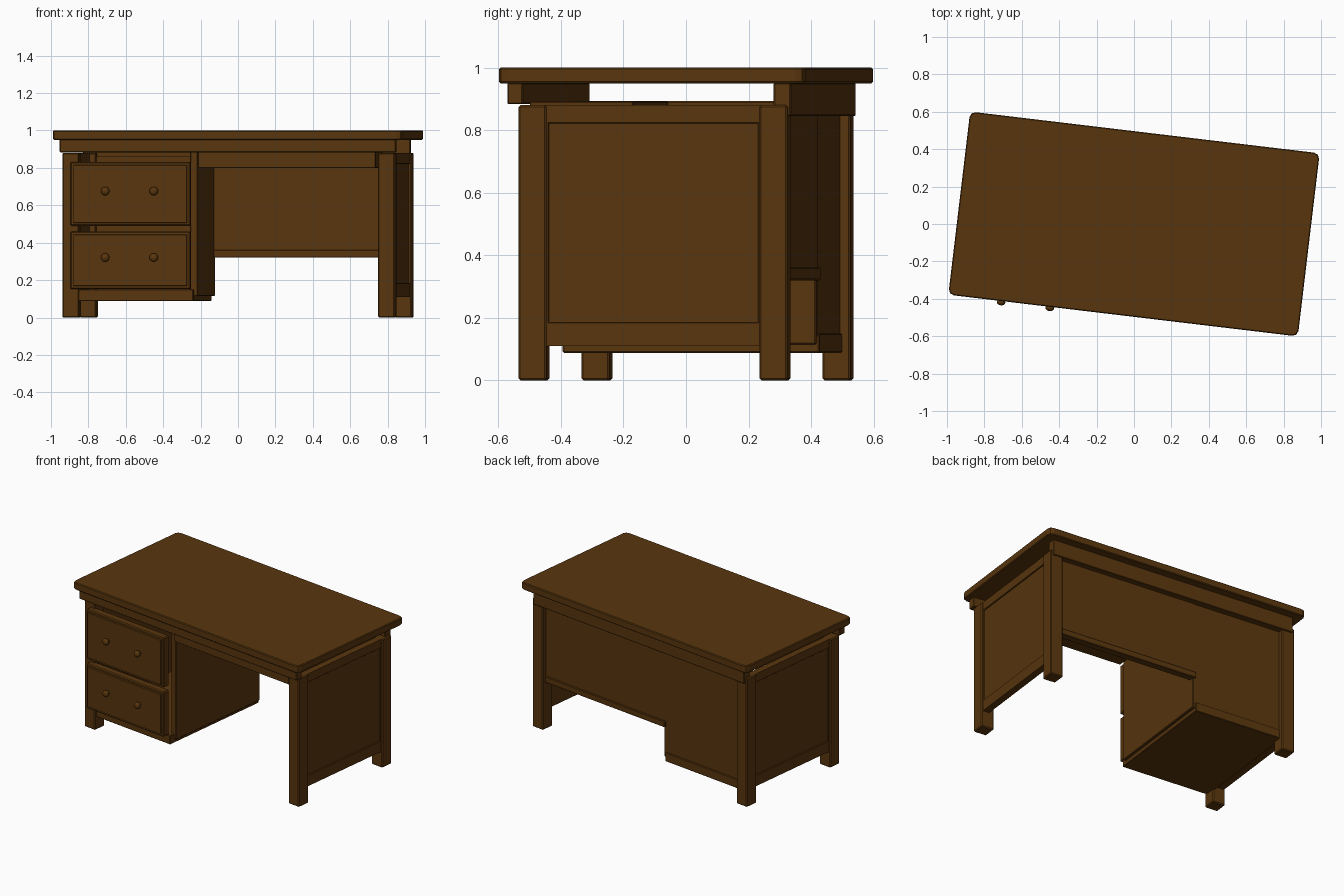
import bpy, bmesh, math
from mathutils import Matrix, Vector

if "Cube" in bpy.data.objects:
    bpy.data.objects.remove(bpy.data.objects["Cube"], do_unlink=True)

# The whole desk is turned slightly clockwise
TURN = Matrix.Rotation(math.radians(-6.8), 4, 'Z')

wood = bpy.data.materials.new("dark_walnut")
wood.use_nodes = True
wood.diffuse_color = (0.098, 0.036, 0.004, 1)
wood.node_tree.nodes["Principled BSDF"].inputs["Base Color"].default_value = (0.098, 0.036, 0.004, 1)


def finish(name, bm):
    mesh = bpy.data.meshes.new(name)
    bm.to_mesh(mesh)
    bm.free()
    mesh.materials.append(wood)
    obj = bpy.data.objects.new(name, mesh)
    obj.matrix_world = TURN @ obj.matrix_world
    bpy.context.collection.objects.link(obj)
    return obj


def box(name, x, y, z, bevel=0.004, corner=0, panel=None):
    """Box from (min, max) ranges; panel = (direction, border, depth) insets one face."""
    bm = bmesh.new()
    bmesh.ops.create_cube(bm, size=1)
    for v in bm.verts:
        v.co = Vector(r[0] if c < 0 else r[1] for c, r in zip(v.co, (x, y, z)))
    if corner:
        upright = [e for e in bm.edges if abs(e.verts[0].co.z - e.verts[1].co.z) > 0.01]
        bmesh.ops.bevel(bm, geom=upright, offset=corner, segments=2, profile=0.5, affect='EDGES')
    if bevel:
        sharp = [e for e in bm.edges if e.calc_face_angle() > 1]
        bmesh.ops.bevel(bm, geom=sharp, offset=bevel, segments=1, affect='EDGES')
    if panel:
        direction, border, depth = panel
        bm.normal_update()
        face = max(bm.faces, key=lambda f: f.normal.dot(direction) + f.calc_area())
        face = max((f for f in bm.faces if f.normal.dot(direction) > 0.99), key=lambda f: f.calc_area())
        bmesh.ops.inset_individual(bm, faces=[face], thickness=border)
        ring = bmesh.ops.inset_individual(bm, faces=[face], thickness=0.004, depth=depth)
    return finish(name, bm)


# Table top and the aprons under it
box("table_top", (-0.941, 0.941), (-0.493, 0.493), (0.95, 1), 0.005, corner=0.03)
box("front_apron", (-0.905, 0.905), (-0.468, -0.418), (0.883, 0.952))
box("back_apron", (-0.88, 0.88), (0.387, 0.442), (0.845, 0.952))

# Legs and side panels, mirrored left and right
for side, s in (("left", 1), ("right", -1)):
    for end, e in (("front", -1), ("back", 1)):
        cx, cy = 0.85 * s, 0.388 * e
        box(f"{end}_{side}_leg", (cx - 0.045, cx + 0.045), (cy - 0.045, cy + 0.045), (0, 0.88), 0.006)
    xs = sorted((0.84 * s, 0.886 * s))
    box(f"{side}_side_panel", xs, (-0.36, 0.36), (0.11, 0.88), 0,
        panel=(Vector((s, 0, 0)), 0.03, -0.008))
    # Top and bottom rails framing the recessed panel
    box(f"{side}_top_rail", xs, (-0.36, 0.36), (0.822, 0.88), 0.002)
    box(f"{side}_bottom_rail", xs, (-0.36, 0.36), (0.11, 0.185), 0.002)

# Pedestal carcass
box("pedestal_base", (-0.82, -0.19), (-0.42, 0.406), (0.088, 0.15))
box("pedestal_inner_side", (-0.212, -0.172), (-0.385, 0.398), (0.115, 0.893))
box("pedestal_back", (-0.82, -0.18), (0.37, 0.4), (0.14, 0.86), 0)

# Modesty panel with its bottom rail
box("modesty_panel", (-0.18, 0.82), (0.37, 0.403), (0.33, 0.86), 0)
box("modesty_rail", (-0.19, 0.82), (0.362, 0.411), (0.32, 0.362))

# Wide drawer over the knee space
box("centre_drawer", (-0.165, 0.789), (-0.408, -0.077), (0.8, 0.891), 0.002)

# Pedestal drawers with raised fronts and turned knobs
for label, z0, z1 in (("upper", 0.49, 0.832), ("lower", 0.152, 0.46)):
    box(f"{label}_drawer_front", (-0.847, -0.202), (-0.468, -0.415), (z0, z1), 0.006,
        panel=(Vector((0, -1, 0)), 0.014, 0.008))
    for n, kx in enumerate((-0.656, -0.394)):
        bm = bmesh.new()
        centre = Vector((kx, -0.5, (z0 + z1) / 2 + 0.015))
        bmesh.ops.create_uvsphere(bm, u_segments=16, v_segments=10, radius=0.023,
                                  matrix=Matrix.Translation(centre) @ Matrix.Diagonal((1, 0.7, 1, 1)))
        stem = Matrix.Translation(centre + Vector((0, 0.015, 0))) @ Matrix.Rotation(math.pi / 2, 4, 'X')
        bmesh.ops.create_cone(bm, cap_ends=True, segments=12, radius1=0.012, radius2=0.012,
                              depth=0.03, matrix=stem)
        for f in bm.faces:
            f.smooth = len(f.verts) < 5
        finish(f"{label}_knob_{n + 1}", bm)
